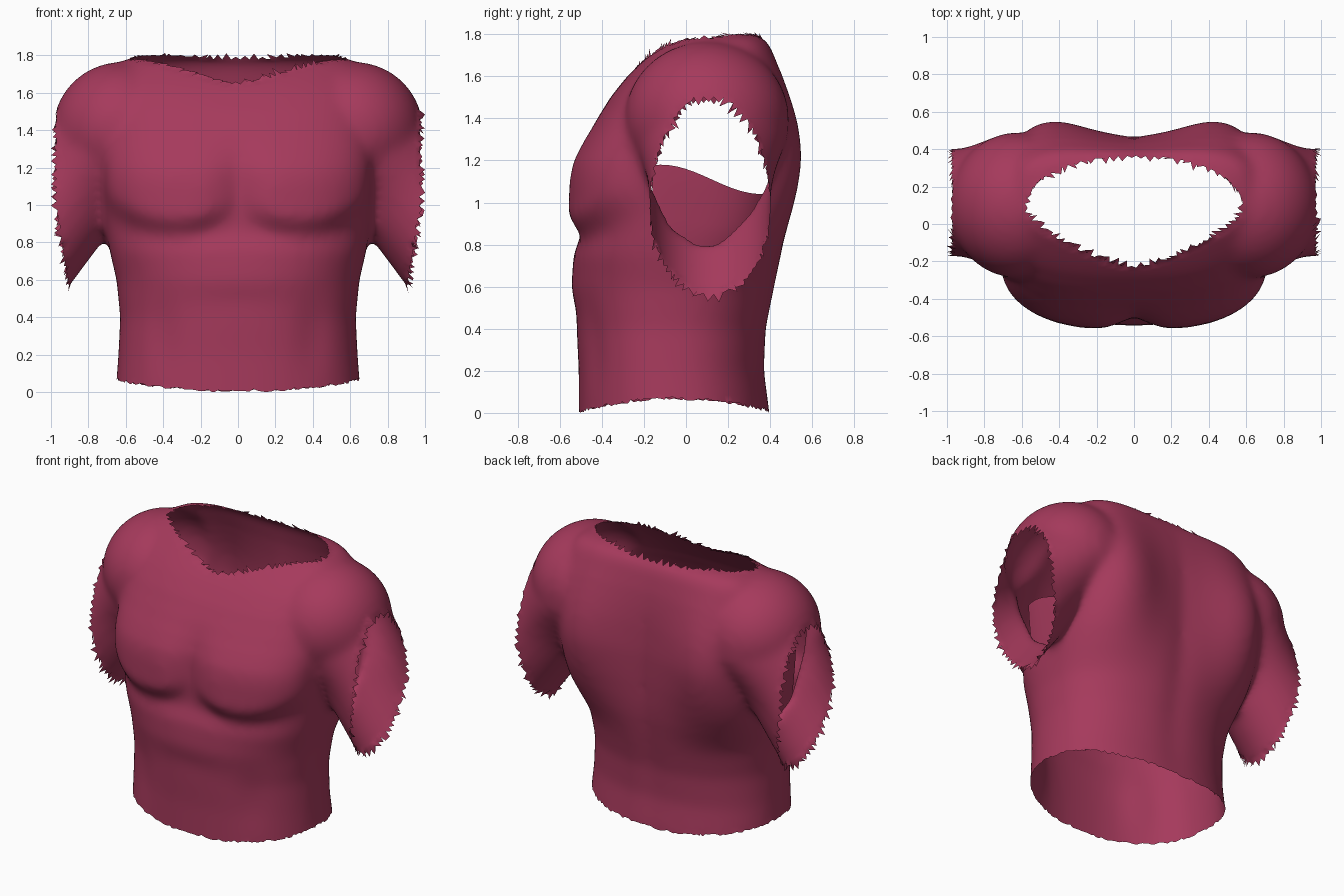
import bpy, bmesh, math, random
from mathutils import Vector, Matrix

if "Cube" in bpy.data.objects:
    bpy.data.objects.remove(bpy.data.objects["Cube"])

random.seed(4)

cloth = bpy.data.materials.new("raspberry_red")
cloth.diffuse_color = (0.38, 0.042, 0.107, 1)
cloth.use_nodes = True
cloth.node_tree.nodes["Principled BSDF"].inputs["Base Color"].default_value = cloth.diffuse_color

# Torso rings: height, half width, front y, back y along the centre
RINGS = [(-0.2, .655, -.51, .40), (0.0, .655, -.51, .40), (0.2, .64, -.51, .375),
         (0.4, .63, -.52, .385), (0.6, .65, -.545, .425), (0.75, .685, -.535, .45),
         (0.86, .705, -.495, .46), (1.0, .72, -.48, .465), (1.1, .73, -.475, .465),
         (1.2, .735, -.475, .465), (1.3, .74, -.455, .46), (1.4, .74, -.42, .455),
         (1.5, .735, -.36, .445), (1.6, .72, -.28, .43), (1.66, .70, -.22, .415),
         (1.72, .67, -.15, .40), (1.77, .62, -.09, .38), (1.8, .52, -.02, .33)]


def ring_at(z):
    for a, b in zip(RINGS, RINGS[1:]):
        if z <= b[0]:
            t = (z - a[0]) / (b[0] - a[0])
            return [p + (q - p) * t for p, q in zip(a, b)]
    return RINGS[-1]


def step(a, b, v):
    t = max(0, min(1, (v - a) / (b - a)))
    return t * t * (3 - 2 * t)


def bump(v, centre, width):
    return math.exp(-((v - centre) / width) ** 2)


def power_at(z, back):
    return 2.25 + (1.0 if back else .55) * step(.55, 1.0, z)


def body_point(z, angle):
    """Superellipse section with chest and shoulder blade bulges."""
    _, w, f, b = ring_at(z)
    c, s = math.cos(angle), math.sin(angle)
    n = power_at(z, s > 0)
    x = w * math.copysign(abs(c) ** (2 / n), c)
    y = (f + b) / 2 + (b - f) / 2 * math.copysign(abs(s) ** (2 / n), s)
    ax, side = abs(x), min(1, abs(s) * 2.5)
    if s < 0:
        fold = .80 + .10 * ((ax - .34) / .32) ** 2
        chest = step(fold, fold + .15, z) * (1 - step(1.08, 1.45, z))
        y -= .085 * chest * side * (1 - .75 * bump(x, 0, .10))
        y += .018 * bump(ax, .40, .08) * bump(z, .3, .2)
        y += .008 * bump(z, .48, .06) * bump(x, 0, .3)
    else:
        y += .12 * bump(ax, .50, .28) * bump(z, 1.24, .40) * side
        y -= .015 * bump(x, 0, .08) * bump(z, .7, .6)
    return Vector((x, y, z))


def sleeve_cut(z):
    return min(.97, .97 - (1.0 - z) * .16)


def hem(y):
    return .068 - .06 * min(1, (abs(y + .05) / .45) ** 2)


def neck_radius(p):
    n, ry = (1.35, .305) if p.y < .07 else (2.2, .295)
    return ((abs(p.x) / .585) ** n + (abs(p.y - .07) / ry) ** n) ** (1 / n)


def make_object(name, bm):
    mesh = bpy.data.meshes.new(name)
    bm.to_mesh(mesh)
    bm.free()
    ob = bpy.data.objects.new(name, mesh)
    bpy.context.collection.objects.link(ob)
    return ob


def loft(bm, rings):
    loops = [[bm.verts.new(p) for p in ring] for ring in rings]
    faces = [bm.faces.new(loops[0][::-1]), bm.faces.new(loops[-1])]
    n = len(loops[0])
    for lo, hi in zip(loops, loops[1:]):
        for i in range(n):
            j = (i + 1) % n
            faces.append(bm.faces.new((lo[i], lo[j], hi[j], hi[i])))
    bmesh.ops.recalc_face_normals(bm, faces=faces)


# Solid body volume: lofted torso
bm = bmesh.new()
TURN = [2 * math.pi * i / 96 for i in range(96)]
loft(bm, [[body_point(-.2 + .025 * k, a) for a in TURN] for k in range(81)])

# Shoulders, and arms that widen into them
for s in (-1, 1):
    bmesh.ops.create_uvsphere(bm, u_segments=48, v_segments=32, radius=1,
                              matrix=Matrix.Translation((s * .62, .10, 1.40))
                              @ Matrix.Diagonal((.37, .39, .365, 1)))
    start, end = Vector((.68, .115, 1.375)), Vector((1.30, .115, .54))
    across = Vector((.8, 0, .6)) * .305
    rings = []
    for k in range(17):
        centre = start.lerp(end, k / 16)
        ring = []
        for a in TURN:
            p = centre + across * math.cos(a)
            widen = 1 + 1.0 * max(0, .97 - p.x) * step(.95, 1.35, p.z)
            ring.append((s * p.x, p.y + .288 * math.sin(a) * widen, p.z))
        rings.append(ring)
    loft(bm, rings)
volume = make_object("body_volume", bm)

# Fuse into one smooth skin
remesh = volume.modifiers.new("fuse", 'REMESH')
remesh.mode = 'VOXEL'
remesh.voxel_size = .024
smooth = volume.modifiers.new("soften", 'SMOOTH')
smooth.factor = .5
smooth.iterations = 14
bpy.context.view_layer.update()
bm = bmesh.new()
bm.from_object(volume, bpy.context.evaluated_depsgraph_get())
bpy.data.objects.remove(volume)

# Open the neck, sleeves and hem
doomed = []
for f in bm.faces:
    c = f.calc_center_median()
    if (abs(c.x) > sleeve_cut(c.z) or c.z < hem(c.y)
            or (c.z > 1.5 and neck_radius(c) < 1)):
        doomed.append(f)
bmesh.ops.delete(bm, geom=doomed, context='FACES')

# Even out the cut edges
edge_verts = [v for v in bm.verts if v.is_boundary]
for v in edge_verts:
    p = v.co
    if p.z < .3:
        p.z = hem(p.y) + random.uniform(-.008, .008)
    elif abs(p.x) > .8:
        p.x = math.copysign(sleeve_cut(p.z), p.x)
    elif p.z > 1.5:
        r = neck_radius(p)
        p.x /= r
        p.y = .07 + (p.y - .07) / r

# Torn points along neck and sleeves
blocked, moves = set(), []
for v in edge_verts:
    if v.co.z < .3 or v in blocked:
        continue
    blocked.update(e.other_vert(v) for e in v.link_edges if e.is_boundary)
    centre = sum((f.calc_center_median() for f in v.link_faces), Vector()) / len(v.link_faces)
    out = v.co - centre
    if out.length > 1e-4:
        moves.append((v, out.normalized() * random.uniform(.015, .045)))
for v, d in moves:
    v.co += d
    v.co.x = max(-1, min(1, v.co.x))
shirt = make_object("torso_shirt", bm)

# Body side walls seen inside the sleeves
bm = bmesh.new()
for s in (-1, 1):
    grid = []
    for i in range(15):
        y = -.16 + .54 * i / 14
        top = 1.11 + .07 * math.cos((y + .12) * 6.5)
        column = []
        for k in range(9):
            z = .77 + (top - .77) * k / 8
            _, w, f, b = ring_at(z)
            mid = (f + b) / 2
            n = power_at(z, y > mid)
            u = abs(y - mid) / ((b - f) / 2)
            x = (w - .015) * max(0, 1 - u ** n) ** (1 / n)
            column.append(bm.verts.new((s * x, y, z)))
        grid.append(column)
    for p, q in zip(grid, grid[1:]):
        for k in range(8):
            quad = (p[k], q[k], q[k + 1], p[k + 1])
            bm.faces.new(quad if s > 0 else quad[::-1])
walls = make_object("armpit_walls", bm)

for ob in (shirt, walls):
    ob.data.materials.clear()
    ob.data.materials.append(cloth)
    for poly in ob.data.polygons:
        poly.material_index = 0
        poly.use_smooth = True
